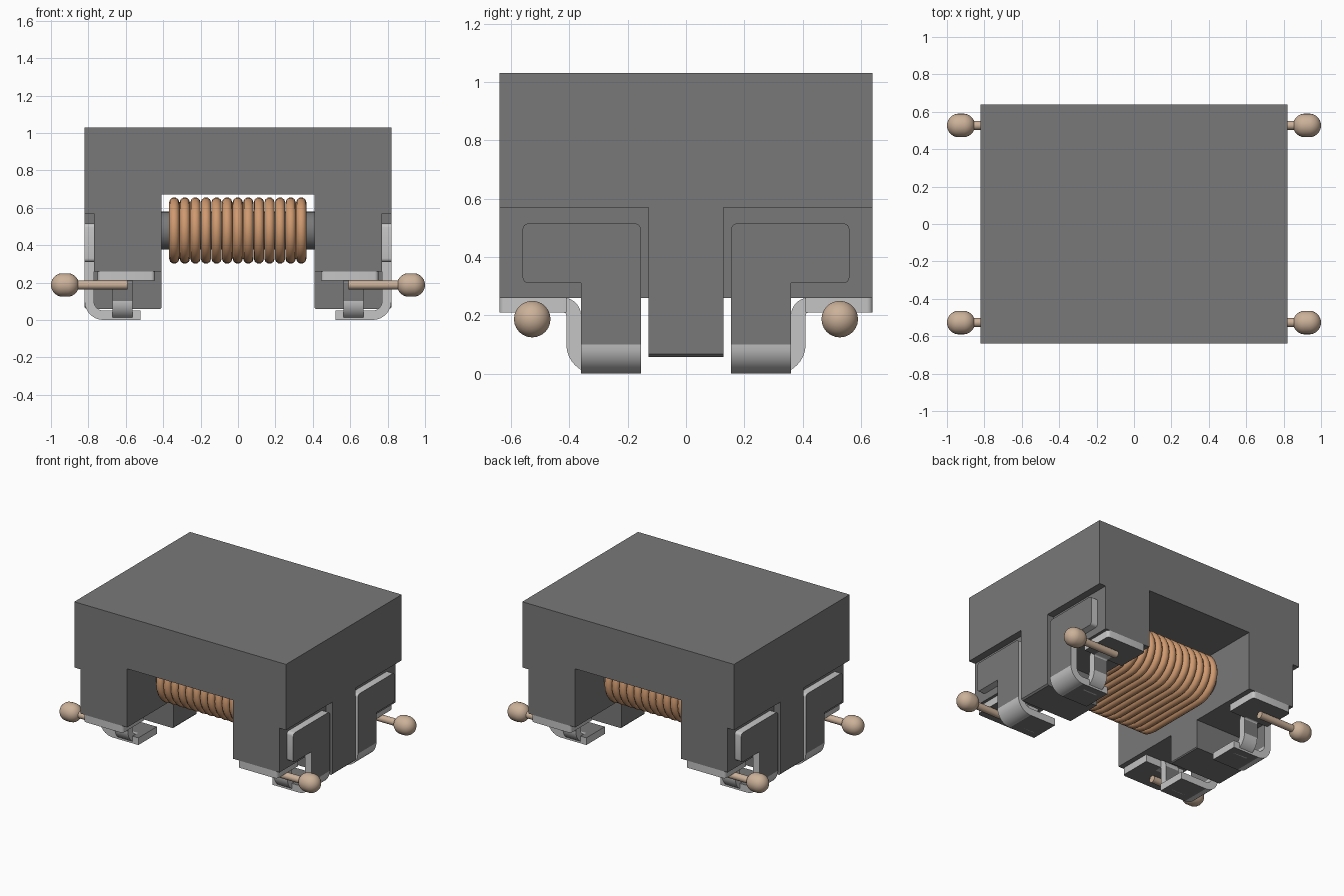
import bpy, bmesh, math
from mathutils import Matrix

if "Cube" in bpy.data.objects:
    bpy.data.objects.remove(bpy.data.objects["Cube"])


def material(name, rgb):
    m = bpy.data.materials.new(name)
    m.use_nodes = True
    m.diffuse_color = (*rgb, 1)
    bsdf = m.node_tree.nodes["Principled BSDF"]
    bsdf.inputs["Base Color"].default_value = (*rgb, 1)
    bsdf.inputs["Roughness"].default_value = 0.6
    return m


DARK = material("dark grey", (0.19, 0.19, 0.19))
METAL = material("light metal", (0.56, 0.56, 0.56))
COPPER = material("copper", (0.62, 0.32, 0.16))
TAN = material("tan lead", (0.60, 0.44, 0.32))


def finish(name, bm, mats, smooth=True):
    bmesh.ops.recalc_face_normals(bm, faces=bm.faces)
    me = bpy.data.meshes.new(name)
    bm.to_mesh(me)
    bm.free()
    for m in mats:
        me.materials.append(m)
    ob = bpy.data.objects.new(name, me)
    bpy.context.collection.objects.link(ob)
    if smooth:
        bpy.ops.object.select_all(action="DESELECT")
        ob.select_set(True)
        bpy.context.view_layer.objects.active = ob
        bpy.ops.object.shade_smooth_by_angle(angle=math.radians(32))
    return ob


def prism(name, axis, poly, lo, hi, mats, sx=1, sy=1, rule=None):
    """Extrude a 2D outline along an axis; rule(face) picks the material."""
    bm = bmesh.new()

    def place(p, t):
        c = list(p)
        c.insert(axis, t)
        return bm.verts.new((c[0] * sx, c[1] * sy, c[2]))
    a = [place(p, lo) for p in poly]
    b = [place(p, hi) for p in poly]
    bm.faces.new(a)
    bm.faces.new(b)
    n = len(poly)
    for i in range(n):
        bm.faces.new((a[i], a[(i + 1) % n], b[(i + 1) % n], b[i]))
    bm.normal_update()
    if rule:
        for f in bm.faces:
            f.material_index = rule(f)
    return finish(name, bm, mats)


def arc(cx, cy, r, a0, a1, n=8):
    return [(cx + r * math.cos(math.radians(a0 + (a1 - a0) * i / n)),
             cy + r * math.sin(math.radians(a0 + (a1 - a0) * i / n)))
            for i in range(n + 1)]


def broad(axis):
    """Broad sheet faces are dark; the rims are bright."""
    return lambda f: 0 if abs(f.normal[axis]) > 0.99 else 1


def sheet(axis):
    """Flat runs of a bent strip are dark; bends, ends and rims are bright."""
    def rule(f):
        n = f.normal
        flat = max(abs(c) for c in n) > 0.999 and abs(n[axis]) < 0.5
        longest = sorted(e.calc_length() for e in f.edges)
        return 0 if flat and longest[0] > 0.06 else 1
    return rule


# Core body: an inverted U with stepped sides
half = [(0.41, 0.67), (0.41, 0.26), (0.77, 0.26), (0.77, 0.57), (0.82, 0.57), (0.82, 1.03)]
prism("core_body", 1, half + [(-x, z) for x, z in reversed(half)], -0.64, 0.64, [DARK])

# Centre feet between the terminals
for sx, side in ((1, "left"), (-1, "right")):
    prism(f"{side}_foot", 1,
          [(0.41, 0.57), (0.41, 0.065), (0.415, 0.058), (0.81, 0.058), (0.82, 0.068), (0.82, 0.57)],
          -0.128, 0.128, [DARK], sx)

# Winding bar with rounded front and back
bar = arc(0.22, 0.478, 0.102, -90, 90, 12) + arc(-0.22, 0.478, 0.102, 90, 270, 12)
prism("winding_bar", 0, bar, -0.42, 0.42, [DARK])

# Copper winding: thirteen stadium-shaped turns
cu = bpy.data.curves.new("copper_winding", "CURVE")
cu.dimensions = "3D"
cu.bevel_depth = 0.0275
cu.bevel_resolution = 3
loop = arc(0.22, 0.478, 0.15, -90, 90, 12) + arc(-0.22, 0.478, 0.15, 90, 270, 12)
for i in range(13):
    x = -0.341 + i * 0.0566
    sp = cu.splines.new("POLY")
    sp.points.add(len(loop) - 1)
    for p, (y, z) in zip(sp.points, loop):
        p.co = (x, y, z, 1)
    sp.use_cyclic_u = True
cu.materials.append(COPPER)
coil = bpy.data.objects.new("copper_winding", cu)
bpy.context.collection.objects.link(coil)
bpy.ops.object.select_all(action="DESELECT")
coil.select_set(True)
bpy.context.view_layer.objects.active = coil
bpy.ops.object.convert(target="MESH")
bpy.ops.object.shade_smooth_by_angle(angle=math.radians(60))

# Terminal outlines
side_plate = ([(0.155, 0.10), (0.36, 0.10), (0.36, 0.31)]
              + arc(0.54, 0.33, 0.02, -90, 0, 4) + arc(0.54, 0.495, 0.02, 0, 90, 4)
              + arc(0.175, 0.495, 0.02, 90, 180, 4))
solder_foot = ([(0.52, 0.0)] + arc(0.72, 0.10, 0.10, -90, 0)
               + arc(0.72, 0.10, 0.05, 0, -90) + [(0.52, 0.05)])
riser = ([(0.30, 0.0)] + arc(0.31, 0.10, 0.10, -90, 0) + [(0.41, 0.20)]
         + arc(0.42, 0.20, 0.01, 180, 90, 3) + [(0.46, 0.21), (0.46, 0.26)]
         + arc(0.42, 0.20, 0.06, 90, 180) + arc(0.31, 0.10, 0.05, 0, -90) + [(0.30, 0.05)])
lead_pad = [(0.445, 0.41), (0.75, 0.41)] + arc(0.73, 0.62, 0.02, 0, 90, 4) \
    + arc(0.465, 0.62, 0.02, 90, 180, 4)

for sx, side in ((1, "left"), (-1, "right")):
    for sy, end in ((-1, "front"), (1, "back")):
        tag = f"{end}_{side}"
        both = [DARK, METAL]
        prism(f"{tag}_side_plate", 0, side_plate, 0.77, 0.82, both, sx, sy, broad(0))
        prism(f"{tag}_solder_foot", 1, solder_foot, 0.155, 0.36, both, sx, sy, sheet(1))
        prism(f"{tag}_riser", 0, riser, 0.565, 0.67, both, sx, sy, sheet(0))
        prism(f"{tag}_lead_pad", 2, lead_pad, 0.21, 0.26, both, sx, sy, broad(2))

        # Wire lead under the pad
        bm = bmesh.new()
        bmesh.ops.create_cone(bm, cap_ends=True, segments=16, radius1=0.024, radius2=0.024,
                              depth=0.28, matrix=Matrix.Translation((sx * 0.73, sy * 0.527, 0.187))
                              @ Matrix.Rotation(math.pi / 2, 4, "Y"))
        finish(f"{tag}_wire_lead", bm, [TAN])

        # Capsule bead on the wire end
        bm = bmesh.new()
        bmesh.ops.create_uvsphere(bm, u_segments=24, v_segments=15, radius=0.063,
                                  matrix=Matrix.Rotation(math.pi / 2, 4, "Y"))
        for v in bm.verts:
            v.co.x += math.copysign(0.012, v.co.x)
            v.co.x += sx * 0.925
            v.co.y += sy * 0.527
            v.co.z += 0.187
        finish(f"{tag}_bead", bm, [TAN])
